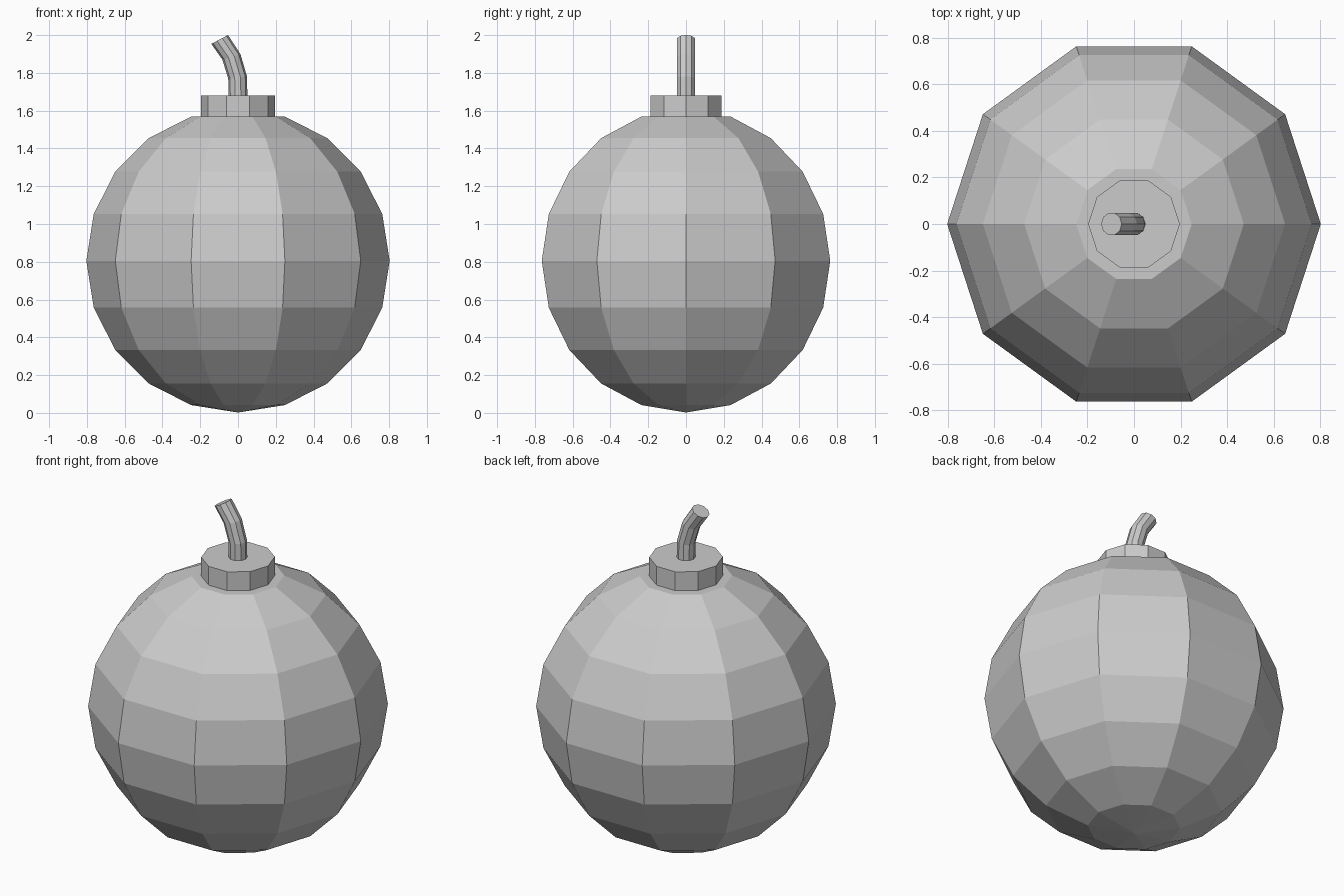
import bpy
import bmesh
from math import sin, cos, pi, radians
from mathutils import Vector

cube = bpy.data.objects.get("Cube")
if cube:
    bpy.data.objects.remove(cube, do_unlink=True)

SIDES = 10
RADIUS = 0.803
CENTRE = 0.805

grey = bpy.data.materials.new("plain grey")
grey.use_nodes = True
COLOUR = (0.6, 0.6, 0.6, 1)
grey.diffuse_color = COLOUR
grey.node_tree.nodes["Principled BSDF"].inputs["Base Color"].default_value = COLOUR


def loft(name, sections):
    """Join tilted rings (x, z, radius, tilt) into a flat-shaded solid; radius 0 is a tip."""
    bm = bmesh.new()
    rings = []
    for x, z, r, tilt in sections:
        if r == 0:
            rings.append([bm.verts.new((x, 0, z))] * SIDES)
            continue
        ring = []
        for i in range(SIDES):
            a = 2 * pi * i / SIDES
            across = Vector((cos(tilt), 0, sin(tilt))) * cos(a) * r
            ring.append(bm.verts.new(Vector((x, sin(a) * r, z)) + across))
        rings.append(ring)
    for low, high in zip(rings, rings[1:]):
        for i in range(SIDES):
            j = (i + 1) % SIDES
            corners = dict.fromkeys((low[i], low[j], high[j], high[i]))
            bm.faces.new(list(corners))
    # Close the open ends
    if sections[0][2]:
        bm.faces.new(rings[0][::-1])
    if sections[-1][2]:
        bm.faces.new(rings[-1])
    bmesh.ops.recalc_face_normals(bm, faces=bm.faces)
    mesh = bpy.data.meshes.new(name)
    bm.to_mesh(mesh)
    bm.free()
    mesh.materials.append(grey)
    obj = bpy.data.objects.new(name, mesh)
    bpy.context.collection.objects.link(obj)
    return obj


# Round body: pointed underneath, flat on top
body = [(0, CENTRE - RADIUS * cos(pi * i / SIDES), RADIUS * sin(pi * i / SIDES), 0)
        for i in range(SIDES)]
loft("round_body", body)

# Collar sitting on the flat top
top = body[-1][1]
loft("collar", [(0, top - 0.01, 0.197, 0), (0, 1.68, 0.197, 0)])

# Bent stem leaning to the right
loft("bent_stem", [
    (0, 1.66, 0.05, 0),
    (-0.002, 1.775, 0.05, radians(6)),
    (-0.035, 1.885, 0.05, radians(17)),
    (-0.097, 1.977, 0.05, radians(28)),
])
